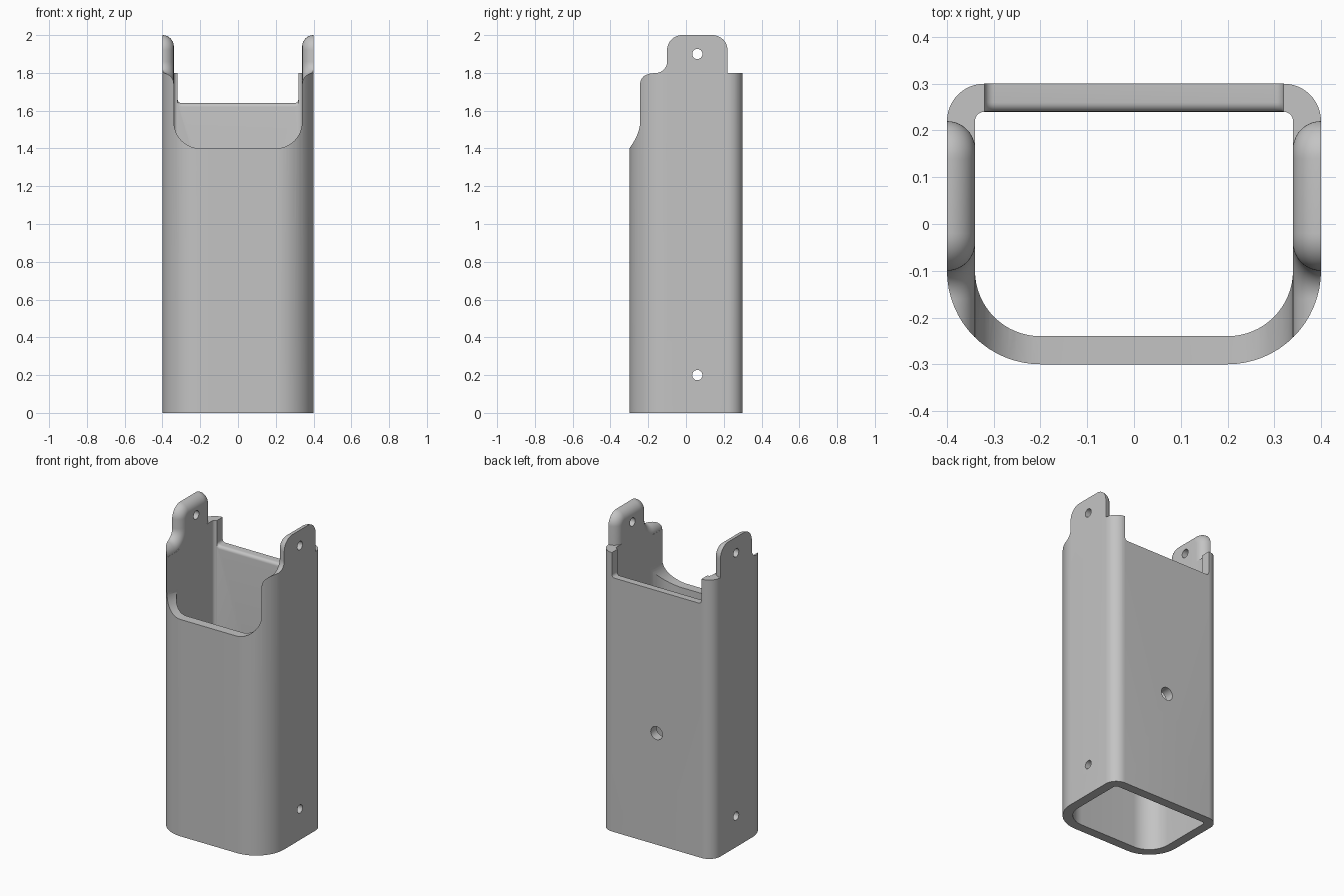
import bpy, bmesh
from math import sin, cos, radians, sqrt

if "Cube" in bpy.data.objects:
    bpy.data.objects.remove(bpy.data.objects["Cube"], do_unlink=True)

WALL = 0.06


def arc(cx, cy, r, start, end, n=12):
    angles = [radians(start + (end - start) * k / n) for k in range(n + 1)]
    return [(cx + r * cos(a), cy + r * sin(a)) for a in angles]


def loft(name, sections, ring=False):
    """Skin a list of matching 3D outlines; a ring joins last to first."""
    bm = bmesh.new()
    loops = [[bm.verts.new(p) for p in s] for s in sections]
    n = len(loops[0])
    pairs = list(zip(loops, loops[1:]))
    if ring:
        pairs.append((loops[-1], loops[0]))
    else:
        bm.faces.new(loops[0])
        bm.faces.new(loops[-1])
    for a, b in pairs:
        for i in range(n):
            j = (i + 1) % n
            bm.faces.new((a[i], a[j], b[j], b[i]))
    bmesh.ops.recalc_face_normals(bm, faces=bm.faces)
    mesh = bpy.data.meshes.new(name)
    bm.to_mesh(mesh)
    bm.free()
    obj = bpy.data.objects.new(name, mesh)
    bpy.context.collection.objects.link(obj)
    return obj


def cut(target, tool, operation="DIFFERENCE"):
    tool.hide_render = True
    mod = target.modifiers.new("cut", "BOOLEAN")
    mod.operation = operation
    mod.solver = "EXACT"
    mod.object = tool
    bpy.context.view_layer.objects.active = target
    bpy.ops.object.modifier_apply(modifier=mod.name)
    bpy.data.objects.remove(tool, do_unlink=True)


def drill(target, r, location, rotation, depth):
    bpy.ops.mesh.primitive_cylinder_add(vertices=32, radius=r, depth=depth,
                                        location=location, rotation=rotation)
    cut(target, bpy.context.object)


# Tube: wide front corners, tight back corners
def tube_outline(inset):
    front, back = 0.2 - inset, 0.08 - inset
    return (arc(0.2, -0.1, front, -90, 0, 16) + arc(0.32, 0.22, back, 0, 90)
            + arc(-0.32, 0.22, back, 90, 180) + arc(-0.2, -0.1, front, 180, 270, 16))


def level(inset, z):
    return [(x, y, z) for x, y in tube_outline(inset)]


body = loft("tube_housing", [level(0, 0), level(0, 2.1),
                             level(WALL, 2.1), level(WALL, 0)], ring=True)


# Side outline with shoulder and tab, shrinking inward to round the inner edge
def side_outline(x, i):
    pts = [(-0.5, -0.1), (-0.5, 1.8 - i)]
    pts += arc(-0.16, 1.86, 0.06 + i, -90, 0)
    pts += arc(-0.02, 1.92, 0.08 - i, 180, 90)
    pts += arc(0.14, 1.92, 0.08 - i, 90, 0)
    pts += [(0.22 - i, 1.8), (0.5, 1.8), (0.5, -0.1)]
    return [(x, y, z) for y, z in pts]


steps = [(0.5, 0)]
for k in range(11):
    a = radians(9 * k)
    steps.append((0.4 - 1.003 * WALL * sin(a), WALL * (1 - cos(a))))
steps += [(-x, i) for x, i in reversed(steps)]
cut(body, loft("side_shape", [side_outline(x, i) for x, i in steps]), "INTERSECT")


# Front opening and back window share a U shape
def u_shape(y, half, bottom, r):
    pts = [(-half, 2.3)] + arc(r - half, bottom + r, r, 180, 270)
    pts += arc(half - r, bottom + r, r, 270, 360) + [(half, 2.3)]
    return [(x, y, z) for x, z in pts]


cut(body, loft("front_opening", [u_shape(y, 0.339, 1.4, 0.139) for y in (-0.5, -0.02)]))

# The window sill is rounded on the inside
sill = [u_shape(0.15, 0.3195, 1.62, 0.02)]
for k in range(7):
    a = radians(15 * k)
    sill.append(u_shape(0.26 - 0.02 * cos(a), 0.3195, 1.62 + 0.02 * sin(a), 0.02))
sill.append(u_shape(0.5, 0.3195, 1.64, 0.02))
cut(body, loft("back_window", sill))

# Cross holes through both sides, and one hole in the back wall
for z in (0.2, 1.9):
    drill(body, 0.027, (0, 0.06, z), (0, radians(90), 0), 1.2)
drill(body, 0.042, (0, 0.27, 0.72), (radians(90), 0, 0), 0.3)

# Colour and shading
grey = bpy.data.materials.new("light_grey")
grey.use_nodes = True
colour = (0.55, 0.55, 0.55, 1)
grey.diffuse_color = colour
grey.node_tree.nodes["Principled BSDF"].inputs["Base Color"].default_value = colour
body.data.materials.clear()
body.data.materials.append(grey)
for p in body.data.polygons:
    p.material_index = 0
bpy.ops.object.select_all(action="DESELECT")
body.select_set(True)
bpy.context.view_layer.objects.active = body
bpy.ops.object.shade_smooth_by_angle(angle=radians(30))
